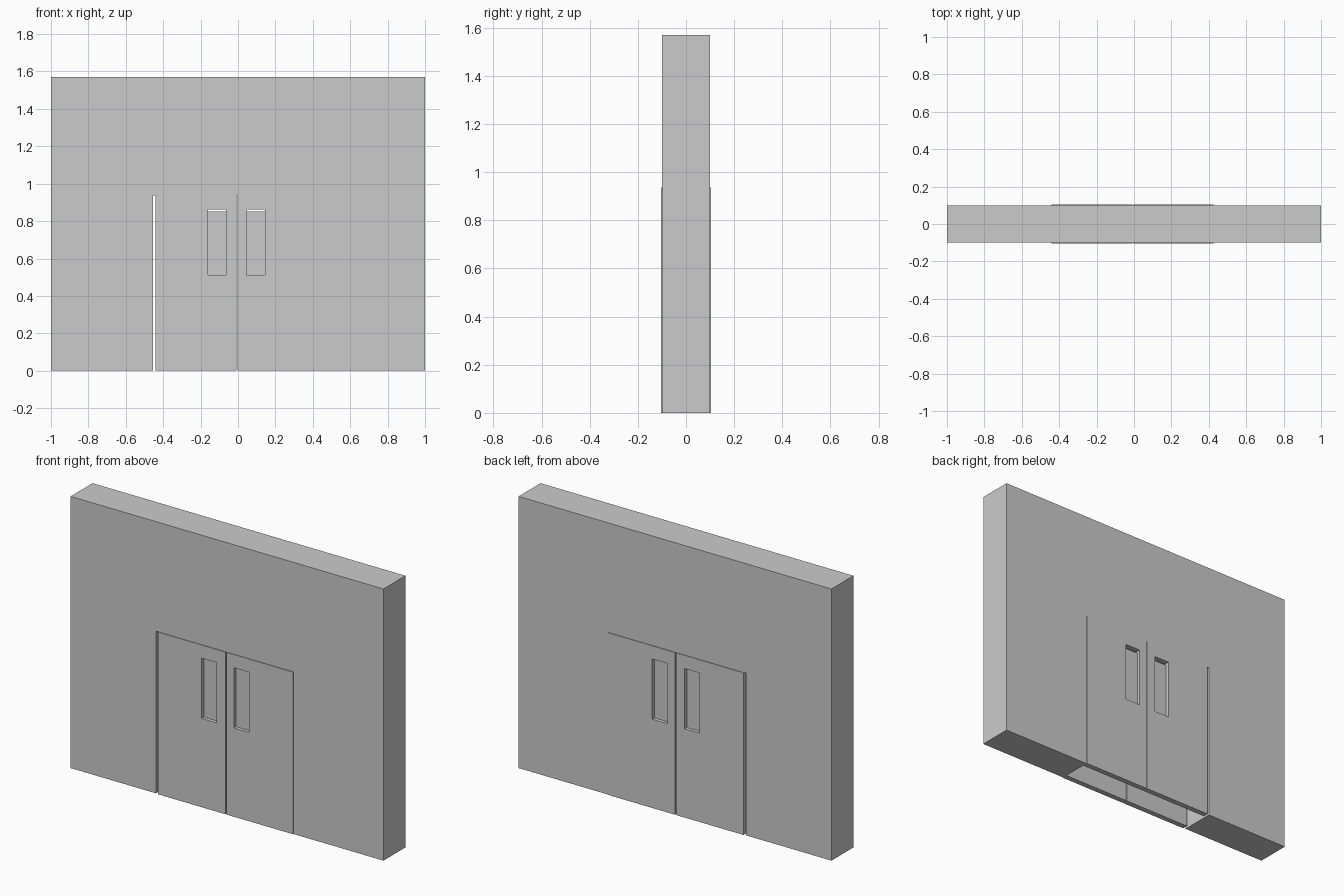
import bpy
import math

if "Cube" in bpy.data.objects:
    bpy.data.objects.remove(bpy.data.objects["Cube"])

HEIGHT, HALF_DEPTH = 1.57, 0.10
OPEN_L, OPEN_R, OPEN_TOP = -0.455, 0.425, 0.937
LEAF_FACE, LEAF_THICK = 0.1035, 0.032     # leaves stand slightly proud of the wall


def rect(x0, x1, z0, z1):
    return [(x0, z0), (x1, z0), (x1, z1), (x0, z1)]


def slab(name, outlines, y0, y1):
    """Fill x/z outlines (inner ones become holes) and extrude from y0 to y1."""
    curve = bpy.data.curves.new(name + "_profile", 'CURVE')
    curve.dimensions = '2D'
    curve.fill_mode = 'BOTH'
    curve.extrude = (y1 - y0) / 2
    for pts in outlines:
        s = curve.splines.new('POLY')
        s.points.add(len(pts) - 1)
        for p, (x, z) in zip(s.points, pts):
            p.co = (x, z, 0, 1)
        s.use_cyclic_u = True
        s.use_smooth = False
    temp = bpy.data.objects.new(name + "_temp", curve)
    bpy.context.collection.objects.link(temp)
    bpy.context.view_layer.update()
    deps = bpy.context.evaluated_depsgraph_get()
    mesh = bpy.data.meshes.new_from_object(temp.evaluated_get(deps))
    bpy.data.objects.remove(temp)
    bpy.data.curves.remove(curve)
    mesh.name = name
    obj = bpy.data.objects.new(name, mesh)
    obj.rotation_euler.x = math.radians(90)
    obj.location.y = (y0 + y1) / 2
    bpy.context.collection.objects.link(obj)
    return obj


# wall with the doorway running through to the floor
slab("wall", [[(-1, 0), (OPEN_L, 0), (OPEN_L, OPEN_TOP), (OPEN_R, OPEN_TOP),
               (OPEN_R, 0), (1, 0), (1, HEIGHT), (-1, HEIGHT)]],
     -HALF_DEPTH, HALF_DEPTH)

# door leaves: (name, x range, window x range)
leaves = [("left", (-0.44, -0.008), (-0.16, -0.064)),
          ("right", (-0.002, OPEN_R), (0.046, 0.144))]

for side, sign in (("front", -1), ("back", 1)):
    def span(a, b):
        return sorted((sign * a, sign * b))
    for name, door, win in leaves:
        slab(f"{side}_{name}_door",
             [rect(*door, 0, OPEN_TOP), rect(*win, 0.513, 0.861)],
             *span(LEAF_FACE, LEAF_FACE - LEAF_THICK))
        # recessed pane, leaving a narrow slit above it
        slab(f"{side}_{name}_window_pane", [rect(*win, 0.513, 0.85)],
             *span(LEAF_FACE - 0.02, LEAF_FACE - 0.026))
